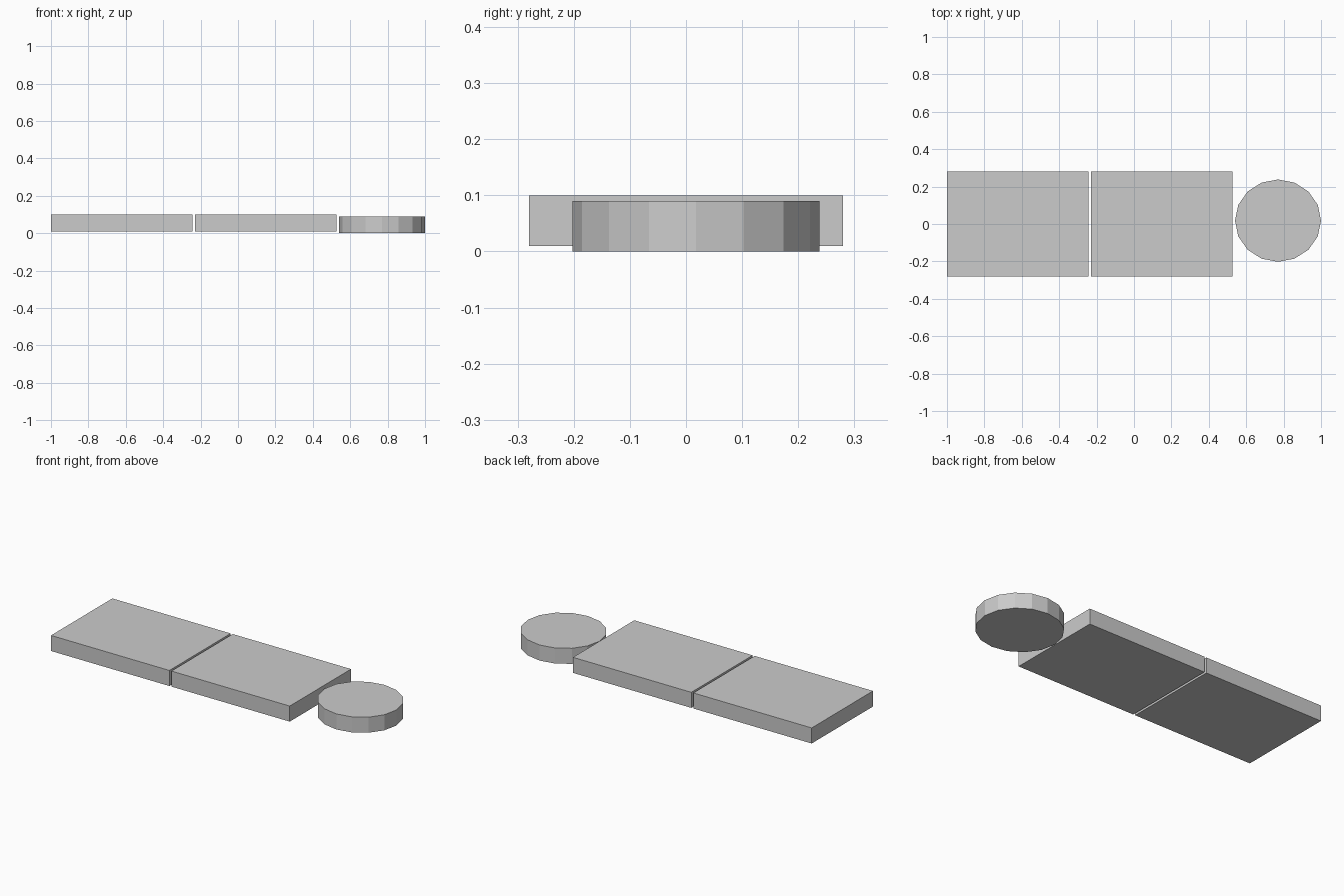
import bpy

if "Cube" in bpy.data.objects:
    bpy.data.objects.remove(bpy.data.objects["Cube"])


def slab(name, x0, x1):
    """Flat rectangular panel between two x positions."""
    bpy.ops.mesh.primitive_cube_add(size=1, location=((x0 + x1) / 2, 0, 0.055))
    panel = bpy.context.object
    panel.name = name
    panel.scale = (x1 - x0, 0.56, 0.09)


# Two matching rectangular panels with a narrow gap
slab("left_panel", -1.0, -0.243)
slab("right_panel", -0.23, 0.527)

# Slightly oval 16-sided disc at the end, sitting a little lower
bpy.ops.mesh.primitive_cylinder_add(vertices=16, radius=1, depth=0.09,
                                    location=(0.77, 0.018, 0.045))
disc = bpy.context.object
disc.name = "round_disc"
disc.scale = (0.23, 0.22, 1)
